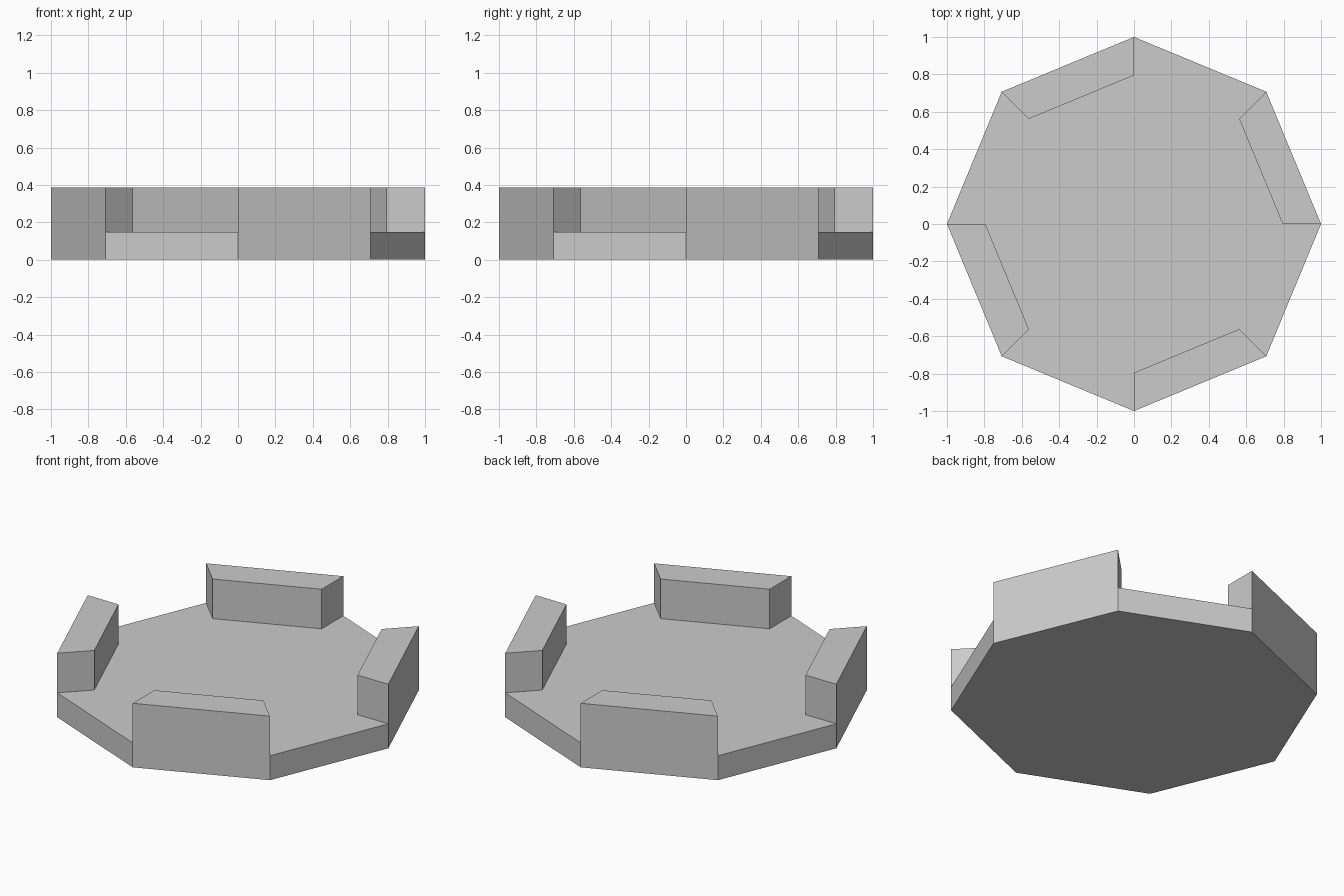
import bpy, bmesh
from math import cos, sin, radians

if "Cube" in bpy.data.objects:
    bpy.data.objects.remove(bpy.data.objects["Cube"])

INNER, FLOOR, TOP = 0.795, 0.147, 0.385
bm = bmesh.new()


def ring(radius, z):
    return [bm.verts.new((radius * cos(radians(45 * i)), radius * sin(radians(45 * i)), z))
            for i in range(8)]


# Octagonal rings: underside, floor edge, floor inner corners, wall tops
bottom, rim, top = ring(1, 0), ring(1, FLOOR), ring(1, TOP)
inner, inner_top = ring(INNER, FLOOR), ring(INNER, TOP)

bm.faces.new(bottom[::-1])
floor = []
for a in range(0, 8, 2):
    b, c = a + 1, (a + 2) % 8
    # Raised wall segment
    bm.faces.new((bottom[a], bottom[b], rim[b], top[b], top[a], rim[a]))
    bm.faces.new((top[a], top[b], inner_top[b], inner_top[a]))
    bm.faces.new((inner[b], inner[a], inner_top[a], inner_top[b]))
    bm.faces.new((inner[a], rim[a], top[a], inner_top[a]))
    bm.faces.new((rim[b], inner[b], inner_top[b], top[b]))
    # Low open side
    bm.faces.new((bottom[b], bottom[c], rim[c], rim[b]))
    floor += [rim[a], inner[a], inner[b], rim[b]]
# Floor notched around the walls
bm.faces.new(floor)
bmesh.ops.recalc_face_normals(bm, faces=bm.faces)

mesh = bpy.data.meshes.new("octagonal_battlement")
bm.to_mesh(mesh)
bm.free()
bpy.context.collection.objects.link(bpy.data.objects.new("octagonal_battlement", mesh))
